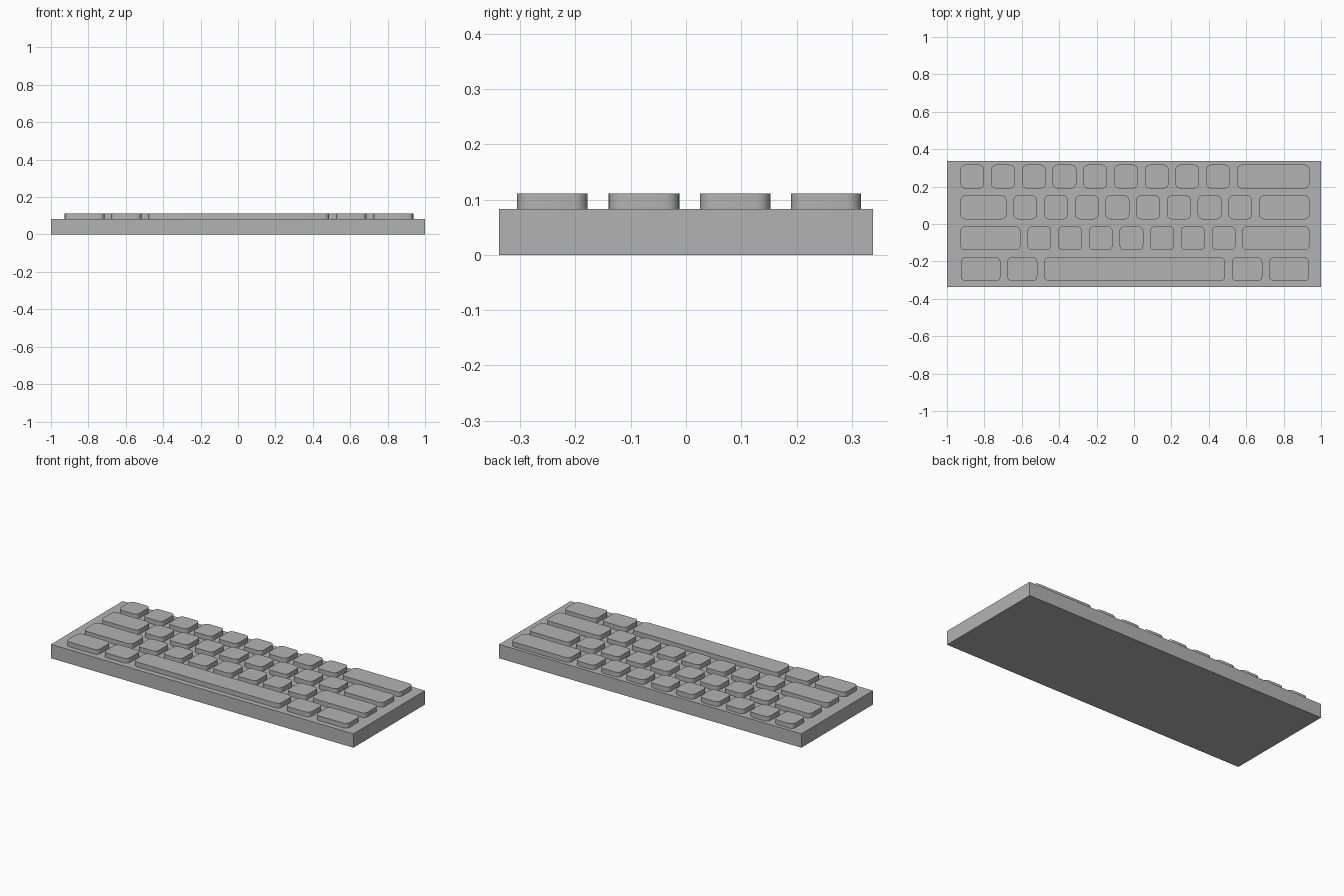
import bpy
import bmesh
from mathutils import Matrix

if "Cube" in bpy.data.objects:
    bpy.data.objects.remove(bpy.data.objects["Cube"], do_unlink=True)

BASE_TOP, KEY_TOP = 0.083, 0.111
PITCH, KEY_W, GAP = 0.1643, 0.127, 0.037
LEFT, RIGHT = -0.928, 0.938

grey = bpy.data.materials.new("light_grey")
grey.use_nodes = True
colour = (0.45, 0.45, 0.45, 1)
grey.diffuse_color = colour
grey.node_tree.nodes["Principled BSDF"].inputs["Base Color"].default_value = colour


def block(name, x, y, z, radius=0):
    """Box spanning three (low, high) ranges, upright corners optionally rounded."""
    bm = bmesh.new()
    spans = (x, y, z)
    size = [hi - lo for lo, hi in spans]
    centre = [(hi + lo) / 2 for lo, hi in spans]
    bmesh.ops.create_cube(bm, size=1, matrix=Matrix.LocRotScale(centre, None, size))
    if radius:
        upright = [e for e in bm.edges
                   if abs(e.verts[0].co.z - e.verts[1].co.z) > size[2] / 2]
        bmesh.ops.bevel(bm, geom=upright, offset=radius, offset_type='OFFSET',
                        segments=4, profile=0.5, affect='EDGES')
    bmesh.ops.recalc_face_normals(bm, faces=bm.faces)
    mesh = bpy.data.meshes.new(name)
    bm.to_mesh(mesh)
    bm.free()
    mesh.materials.append(grey)
    obj = bpy.data.objects.new(name, mesh)
    bpy.context.collection.objects.link(obj)
    if radius:
        bpy.ops.object.select_all(action='DESELECT')
        obj.select_set(True)
        bpy.context.view_layer.objects.active = obj
        bpy.ops.object.shade_smooth_by_angle()
    return obj


# Case
block("case", (-1, 1), (-0.338, 0.338), (0, BASE_TOP))


def key_row(name, y, spans):
    for i, span in enumerate(spans):
        block(f"{name}_key_{i + 1}", span, y, (BASE_TOP, KEY_TOP), 0.026)


def letter_row(first_end, count):
    """Wide left key, a run of square keys, then a wide key to the right margin."""
    start = first_end + GAP
    squares = [(start + i * PITCH, start + i * PITCH + KEY_W) for i in range(count)]
    return [(LEFT, first_end), *squares, (squares[-1][1] + GAP, RIGHT)]


# Three upper rows
key_row("number_row", (0.19, 0.317), letter_row(LEFT + KEY_W, 8))
key_row("upper_row", (0.025, 0.153), letter_row(-0.682, 8))
key_row("lower_row", (-0.14, -0.012), letter_row(-0.607, 7))

# Bottom row with the long space bar
key_row("bottom_row", (-0.306, -0.178),
        [(-0.926, -0.714), (-0.678, -0.517), (-0.48, 0.487),
         (0.524, 0.686), (0.723, 0.936)])
